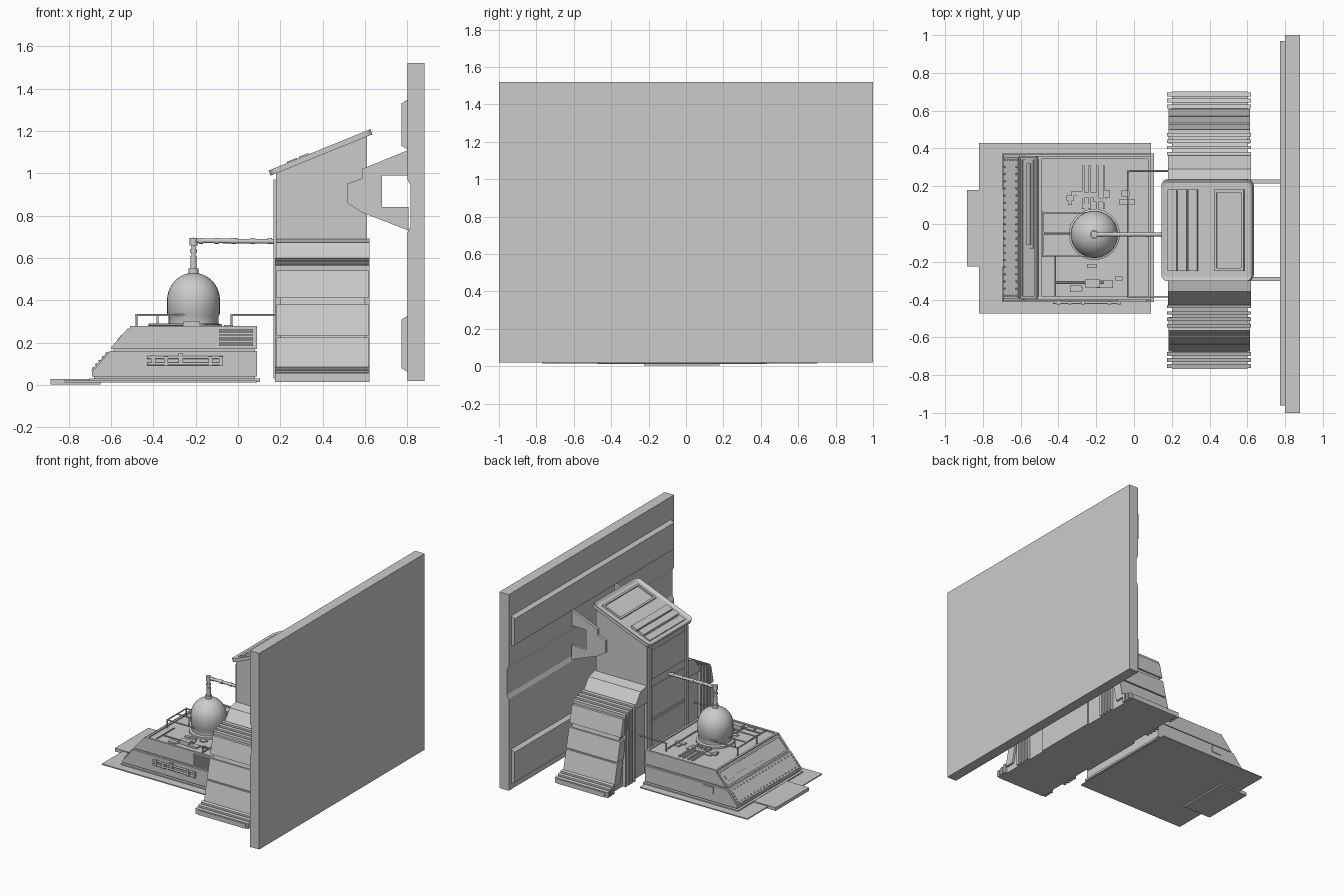
import bpy, bmesh, math, random
from mathutils import Matrix, Vector

if "Cube" in bpy.data.objects:
    bpy.data.objects.remove(bpy.data.objects["Cube"])

random.seed(4)
CY = -0.033          # symmetry line of the tower
BY = -0.02           # symmetry line of the bunker
I = Matrix.Identity(4)


def finish(name, bm):
    bmesh.ops.recalc_face_normals(bm, faces=bm.faces[:])
    me = bpy.data.meshes.new(name)
    bm.to_mesh(me)
    bm.free()
    ob = bpy.data.objects.new(name, me)
    bpy.context.collection.objects.link(ob)
    return ob


def add_box(bm, x0, x1, y0, y1, z0, z1, m=I):
    t = Matrix.Translation(((x0 + x1) / 2, (y0 + y1) / 2, (z0 + z1) / 2))
    s = Matrix.Diagonal((x1 - x0, y1 - y0, z1 - z0, 1))
    return bmesh.ops.create_cube(bm, size=1, matrix=m @ t @ s)['verts']


def boxes(name, items, m=I):
    bm = bmesh.new()
    for b in items:
        add_box(bm, *b, m)
    return finish(name, bm)


def prism(name, pts, a, b, axis='y'):
    """Extrude a profile: (x, z) points along y, or (y, z) points along x."""
    bm = bmesh.new()
    put = (lambda p, t: (p[0], t, p[1])) if axis == 'y' else (lambda p, t: (t, p[0], p[1]))
    f = bm.faces.new([bm.verts.new(put(p, a)) for p in pts])
    ext = bmesh.ops.extrude_face_region(bm, geom=[f])['geom']
    d = (0, b - a, 0) if axis == 'y' else (b - a, 0, 0)
    bmesh.ops.translate(bm, vec=d, verts=[v for v in ext if isinstance(v, bmesh.types.BMVert)])
    return finish(name, bm)


def add_tube(bm, pts, r):
    for p, q in zip(pts, pts[1:]):
        p, q = Vector(p), Vector(q)
        d = q - p
        m = Matrix.Translation((p + q) / 2) @ d.to_track_quat('Z', 'Y').to_matrix().to_4x4()
        bmesh.ops.create_cone(bm, cap_ends=True, segments=10, radius1=r, radius2=r, depth=d.length, matrix=m)
    for p in pts[1:-1]:
        bmesh.ops.create_uvsphere(bm, u_segments=10, v_segments=6, radius=r * 1.3, matrix=Matrix.Translation(p))


def smooth(ob):
    bpy.ops.object.select_all(action='DESELECT')
    ob.select_set(True)
    bpy.context.view_layer.objects.active = ob
    bpy.ops.object.shade_smooth_by_angle(angle=math.radians(40))


def tubes(name, runs):
    bm = bmesh.new()
    for pts, r in runs:
        add_tube(bm, pts, r)
    smooth(finish(name, bm))


def slope(x, z, dx, dz):
    """Frame whose X runs up a slope and whose Z is the slope normal."""
    return Matrix.Translation((x, 0, z)) @ Matrix.Rotation(-math.atan2(dz, dx), 4, 'Y')


# back wall with shallow groove and chamfered strips
prism('back_wall', [(0.88, 0.02), (0.80, 0.02), (0.80, 0.72), (0.815, 0.75), (0.815, 0.94), (0.80, 0.97),
                    (0.80, 1.52), (0.88, 1.52)], -1, 1)
for i, (z0, z1) in enumerate([(0.06, 0.33), (1.11, 1.35)]):
    prism(f'wall_strip_{i}', [(0.805, z0), (0.772, z0 + 0.02), (0.772, z1 - 0.02), (0.805, z1)], -0.96, 0.97)

# ground plates
boxes('ground_plate', [(-0.82, 0.09, -0.475, 0.43, 0.013, 0.021)])
boxes('entry_step', [(-0.885, -0.65, -0.225, 0.18, 0.003, 0.028)])

# bunker body in stacked layers
boxes('bunker_foot', [(-0.70, 0.105, BY - 0.392, BY + 0.392, 0.015, 0.03)])
prism('bunker_core', [(-0.68, 0.03), (-0.68, 0.065), (-0.50, 0.265), (0.08, 0.265), (0.08, 0.03)], BY - 0.372, BY + 0.372)
prism('bunker_skirt', [(-0.69, 0.04), (-0.69, 0.06), (-0.605, 0.16), (0.09, 0.16), (0.09, 0.04)], BY - 0.388, BY + 0.388)
prism('bunker_upper', [(-0.595, 0.17), (-0.505, 0.27), (0.09, 0.27), (0.09, 0.17)], BY - 0.38, BY + 0.38)
boxes('roof_border', [(-0.51, 0.09, y - 0.008, y + 0.008, 0.265, 0.278) for y in (BY - 0.372, BY + 0.372)]
      + [(x - 0.008, x + 0.008, BY - 0.38, BY + 0.38, 0.265, 0.278) for x in (-0.497, 0.082)])

# sloped bunker front: riveted plate, framed slot
S = slope(-0.69, 0.06, 0.185, 0.21)
boxes('front_plate', [(0.005, 0.125, BY - 0.375, BY + 0.375, 0, 0.008)], S)
boxes('front_frame', [(0.145, 0.157, BY - 0.375, BY + 0.375, 0, 0.01), (0.258, 0.27, BY - 0.375, BY + 0.375, 0, 0.01),
                      (0.145, 0.27, BY - 0.375, BY - 0.36, 0, 0.01), (0.145, 0.27, BY + 0.36, BY + 0.375, 0, 0.01),
                      (0.18, 0.24, -0.13, 0.34, 0, 0.006), (0.195, 0.225, -0.11, 0.32, 0, 0.012)], S)
bm = bmesh.new()
spots = [(u, BY - 0.36 + 0.72 * i / 19) for u in (0.018, 0.112) for i in range(20)]
spots += [(0.018 + 0.0235 * i, BY + s * 0.36) for s in (-1, 1) for i in range(1, 4)]
for u, y in spots:
    bmesh.ops.create_icosphere(bm, subdivisions=1, radius=0.006, matrix=S @ Matrix.Translation((u, y, 0.008)))
finish('plate_rivets', bm)

# side details of the bunker
ys = BY - 0.388
boxes('side_grille', [(-0.09, 0.07, ys - 0.004, ys + 0.02, 0.185 + 0.012 * i, 0.192 + 0.012 * i) for i in range(7)])
tubes('side_pipes', [([(-0.43, ys - 0.008, z), (-0.07, ys - 0.008, z)], 0.007) for z in (0.10, 0.13)])
boxes('pipe_clamps', [(x, x + 0.02, ys - 0.018, ys + 0.01, z, z + 0.045)
                      for x, z in ((-0.41, 0.095), (-0.35, 0.09), (-0.28, 0.105), (-0.14, 0.09), (-0.09, 0.09))])
boxes('side_hatch', [(-0.49, -0.41, BY + 0.38, BY + 0.394, 0.10, 0.15)])

# low panels on the bunker roof
strips = [(x, x + 0.012, 0.08, 0.31, 0.265, 0.283) for x in (-0.275, -0.24, -0.2, -0.165)]
for i in range(22):
    x, y = random.uniform(-0.38, -0.02), random.choice([random.uniform(-0.37, -0.2), random.uniform(0.08, 0.15)])
    w, d = random.uniform(0.02, 0.09), random.uniform(0.015, 0.05)
    strips.append((x, x + w, y, y + d, 0.265, random.uniform(0.274, 0.284)))
boxes('roof_panels', strips)

# dome turned from a profile
bm = bmesh.new()
prof = [(0.135, 0.27), (0.135, 0.285), (0.118, 0.29), (0.118, 0.325), (0.124, 0.335), (0.125, 0.40)]
prof += [(0.125 * math.cos(a), 0.40 + 0.13 * math.sin(a)) for a in [math.pi / 2 * i / 10 for i in range(1, 10)]] + [(0, 0.53)]
vs = [bm.verts.new((-0.21 + r, -0.055, z)) for r, z in prof]
es = [bm.edges.new(p) for p in zip(vs, vs[1:])]
bmesh.ops.spin(bm, geom=vs + es, cent=(-0.21, -0.055, 0), axis=(0, 0, 1), angle=2 * math.pi, steps=32)
bmesh.ops.remove_doubles(bm, verts=bm.verts[:], dist=1e-4)
smooth(finish('dome', bm))

# pipe from dome to tower with collars
y = -0.055
runs = [([(-0.21, y, 0.52), (-0.21, y, 0.682), (0.19, y, 0.678)], 0.011)]
runs += [([(-0.21, y, z), (-0.21, y, z + h)], r) for z, h, r in
         ((0.52, 0.03, 0.024), (0.55, 0.06, 0.016), (0.625, 0.015, 0.018), (0.66, 0.035, 0.019))]
runs += [([(x, y, 0.68), (x + 0.02, y, 0.68)], 0.014) for x in (-0.185, -0.11, -0.03, 0.06, 0.14)]
tubes('dome_pipe', runs)

# thin rail pipes over the roof
r, z = 0.005, 0.33
tubes('rail_pipes', [
    ([(-0.25, 0.06, z), (-0.48, 0.06, z), (-0.48, -0.168, z), (-0.25, -0.168, z)], r),
    ([(-0.48, -0.05, z), (-0.32, -0.05, z)], r),
    ([(-0.48, 0.06, 0.27), (-0.48, 0.06, z)], r), ([(-0.48, -0.168, 0.27), (-0.48, -0.168, z)], r),
    ([(-0.38, -0.05, 0.27), (-0.38, -0.05, z)], r),
    ([(-0.42, -0.17, 0.285), (-0.42, -0.38, 0.285)], r), ([(-0.42, -0.31, 0.285), (-0.16, -0.31, 0.285)], r),
    ([(-0.03, 0.28, 0.285), (-0.03, -0.385, 0.285)], r)]
    + [([(-0.03, yy, 0.27), (-0.03, yy, z), (0.2, yy, z)], r) for yy in (0.28, -0.385)])
boxes('roof_valve', [(-0.26, -0.18, -0.335, -0.295, 0.265, 0.30)])

# tower body with facing panels
prism('tower_body', [(0.18, 0.015), (0.18, 1.005), (0.61, 1.185), (0.61, 0.015)], CY - 0.25, CY + 0.25)
boxes('tower_face_panels', [(0.172, 0.19, CY - 0.2, CY + 0.2, a, b) for a, b in ((0.05, 0.40), (0.42, 0.66), (0.72, 0.94))]
      + [(0.168, 0.19, CY + s - 0.015, CY + s + 0.015, 0.03, 0.97) for s in (-0.225, 0.225)])

# slanted tower roof with rounded corners and sunken top
R = slope(0.15, 1.0, 0.48, 0.195)
bm = bmesh.new()
add_box(bm, 0, 0.518, CY - 0.27, CY + 0.27, -0.012, 0.014)
edges = [e for e in bm.edges if abs(e.verts[0].co.z - e.verts[1].co.z) > 0.01]
bmesh.ops.bevel(bm, geom=edges, offset=0.035, segments=4, affect='EDGES', profile=0.5)
bm.normal_update()
top = [f for f in bm.faces if f.normal.z > 0.9]
bmesh.ops.inset_region(bm, faces=top, thickness=0.02)
bmesh.ops.translate(bm, vec=(0, 0, -0.012), verts=top[0].verts[:])
bmesh.ops.transform(bm, matrix=R, verts=bm.verts[:])
finish('tower_roof', bm)
boxes('roof_slats', [(u, u + 0.05, CY - 0.215, CY + 0.215, 0, h) for u, h in ((0.035, 0.012), (0.095, 0.02), (0.155, 0.02))], R)
boxes('roof_window', [(0.30, 0.47, CY + s - 0.007, CY + s + 0.007, 0, 0.014) for s in (-0.208, 0.208)]
      + [(u, u + 0.014, CY - 0.215, CY + 0.215, 0, 0.014) for u in (0.30, 0.456)], R)

# stepped side wings, mirrored about the tower
def wing(name, pts, s, x0, x1):
    prism(name, [(CY + s * d, z) for d, z in pts], x0, x1, 'x')


for s, side in ((1, 'left'), (-1, 'right')):
    wing(f'wing_core_{side}', [(0.24, 0.015), (0.24, 0.69), (0.32, 0.665), (0.385, 0.575), (0.52, 0.54), (0.63, 0.06),
                               (0.735, 0.05), (0.735, 0.015)], s, 0.20, 0.60)
    wing(f'wing_cap_{side}', [(0.24, 0.56), (0.24, 0.692), (0.325, 0.672), (0.395, 0.575), (0.395, 0.56)], s, 0.18, 0.62)
    # fins on the shoulder and on the foot
    for i in range(4):
        d = 0.395 + 0.034 * i
        wing(f'wing_fin_{side}_{i}', [(d, 0.015), (d, 0.60 - 0.01 * i), (d + 0.018, 0.595 - 0.01 * i), (d + 0.018, 0.015)], s, 0.175, 0.62)
    for i in range(3):
        d = 0.645 + 0.032 * i
        wing(f'foot_fin_{side}_{i}', [(d, 0.015), (d, 0.085 - 0.012 * i), (d + 0.02, 0.08 - 0.012 * i), (d + 0.02, 0.015)], s, 0.175, 0.62)
    # armour panels on the steep outer face
    face = lambda z: 0.52 + 0.11 * (0.54 - z) / 0.48
    for i, (a, b) in enumerate([(0.06, 0.225), (0.235, 0.38), (0.41, 0.54)]):
        wing(f'wing_panel_{side}_{i}', [(face(a) - 0.06, a), (face(a) + 0.012, a), (face(b) + 0.012, b), (face(b) - 0.06, b)], s, 0.182, 0.615)
    # brace joining tower and wall
    prism(f'wall_brace_{side}', [(0.805, 1.11), (0.585, 1.02), (0.585, 0.975), (0.515, 0.95), (0.515, 0.86), (0.585, 0.815),
                                 (0.805, 0.73), (0.805, 0.84), (0.68, 0.84), (0.68, 0.99), (0.805, 0.99)],
          CY + s * 0.248, CY + s * 0.268)
